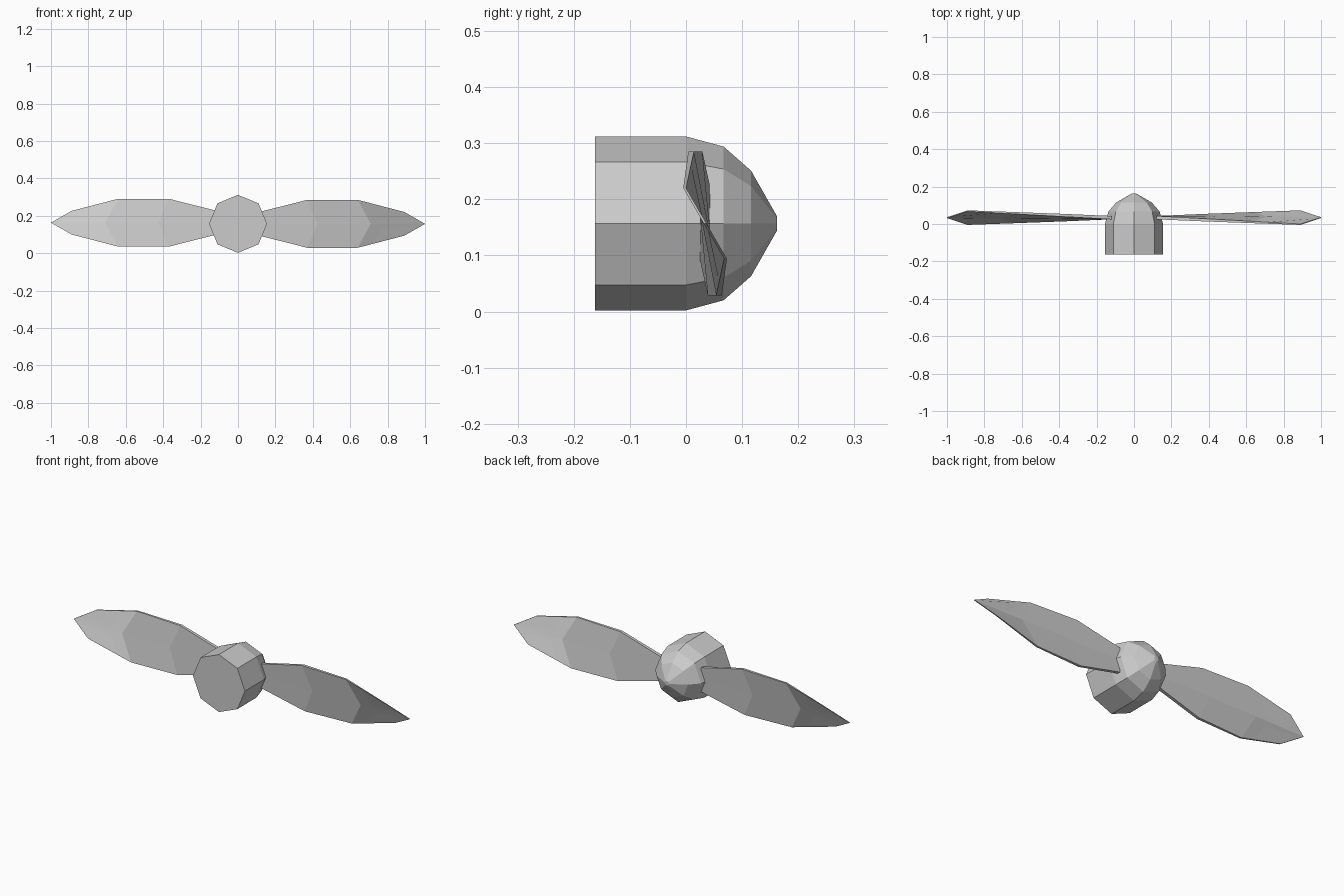
import bpy, bmesh
from math import sin, cos, pi, radians
from mathutils import Matrix

if "Cube" in bpy.data.objects:
    bpy.data.objects.remove(bpy.data.objects["Cube"])

def finish(name, bm):
    bmesh.ops.recalc_face_normals(bm, faces=bm.faces)
    me = bpy.data.meshes.new(name)
    bm.to_mesh(me)
    bm.free()
    ob = bpy.data.objects.new(name, me)
    bpy.context.collection.objects.link(ob)
    return ob

def loft(bm, rings):
    """Skin closed rings of points and cap both ends."""
    vs = [[bm.verts.new(p) for p in r] for r in rings]
    n = len(vs[0])
    for a, b in zip(vs, vs[1:]):
        for i in range(n):
            j = (i + 1) % n
            bm.faces.new((a[i], a[j], b[j], b[i]))
    return vs

# hub: eight-sided barrel with a rounded nose at the back (+y)
ZC = 0.157
profile = [(-0.162, 0.155), (0.0, 0.155), (0.067, 0.137), (0.116, 0.094), (0.162, 0.013)]
bm = bmesh.new()
vs = loft(bm, [[(r * cos(i * pi / 4), y, ZC + r * sin(i * pi / 4)) for i in range(8)]
               for y, r in profile])
bm.faces.new(vs[0])
bm.faces.new(vs[-1])
finish("hub", bm)

# blades: edge x, centre x, half width, thickness, twist in degrees
stations = [
    (0.120, 0.120, 0.065, 0.018, 0),
    (0.370, 0.425, 0.128, 0.015, 5.5),
    (0.640, 0.710, 0.128, 0.010, 11),
    (0.890, 1.000, 0.063, 0.005, 30),
]

def blade(name, zc, turn):
    bm = bmesh.new()
    rings = []
    for xe, xm, w, t, tw in stations:
        s = sin(radians(tw)) / cos(radians(tw)) * w
        h = t / 2
        rings.append([(xe, -s - h, w), (xm, -h, 0), (xe, s - h, -w),
                      (xe, s + h, -w), (xm, h, 0), (xe, -s + h, w)])
    vs = loft(bm, rings)
    for r in (vs[0], vs[-1]):
        bm.faces.new((r[0], r[1], r[4], r[5]))
        bm.faces.new((r[1], r[2], r[3], r[4]))
    m = Matrix.Translation((0, 0.034, zc)) @ Matrix.Rotation(turn, 4, 'Y')
    bmesh.ops.transform(bm, matrix=m, verts=bm.verts)
    finish(name, bm)

blade("blade_right", 0.157, 0)
blade("blade_left", 0.163, pi)
